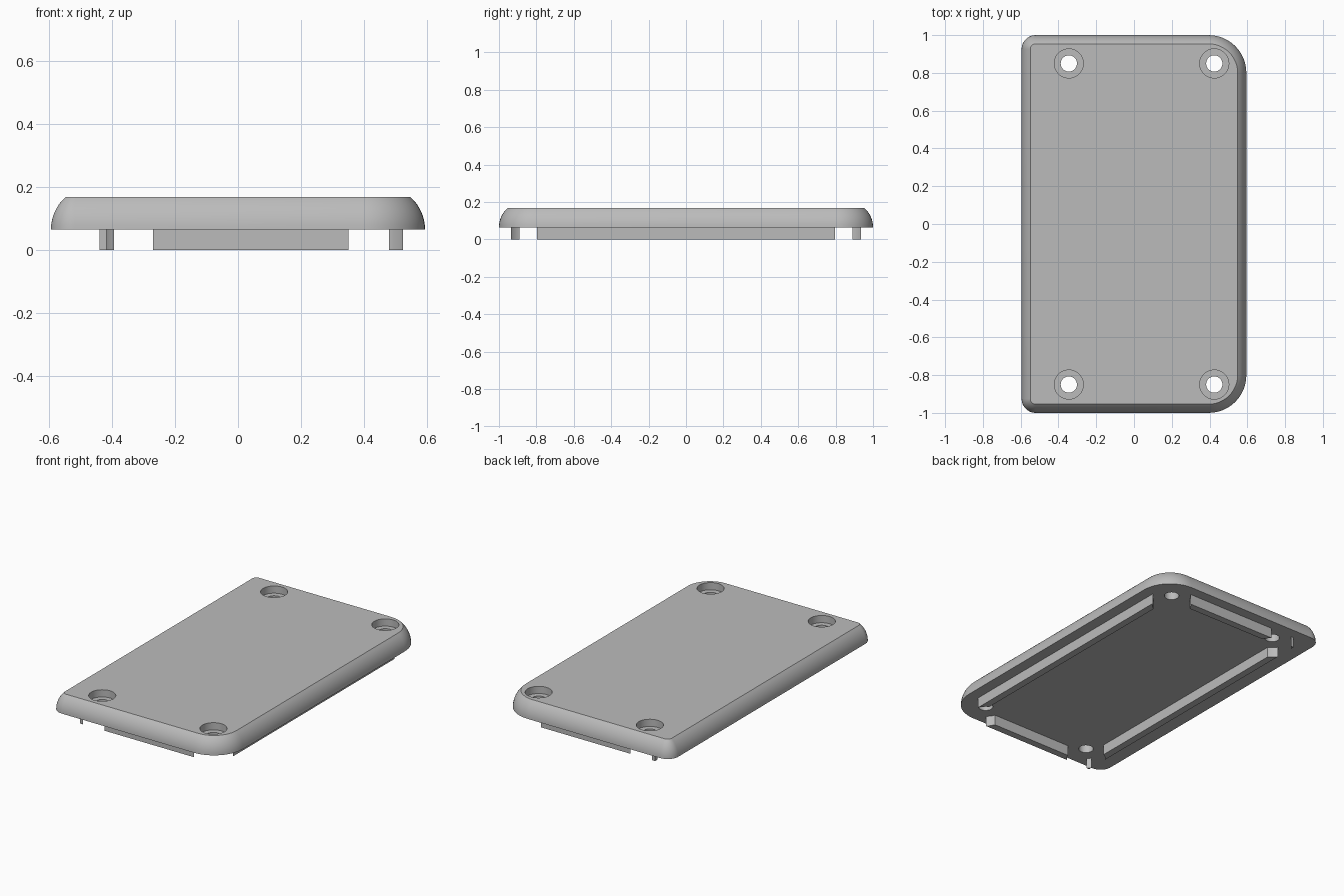
import bpy
import bmesh
from math import sin, cos, pi, atan, radians

cube = bpy.data.objects.get("Cube")
if cube:
    bpy.data.objects.remove(cube, do_unlink=True)

grey = bpy.data.materials.new("plain grey")
grey.use_nodes = True
grey.diffuse_color = (0.5, 0.5, 0.5, 1)
grey.node_tree.nodes["Principled BSDF"].inputs["Base Color"].default_value = (0.5, 0.5, 0.5, 1)

BASE, TOP = 0.065, 0.168
HOLES = [(x, y) for x in (-0.345, 0.425) for y in (-0.85, 0.85)]


def outline(x0, x1, half_y, r_left, r_right, inset=0.0, steps=12):
    """Counter-clockwise rounded rectangle with separate left and right corner radii."""
    points = []
    corners = ((1, 1, r_right), (-1, 1, r_left), (-1, -1, r_left), (1, -1, r_right))
    for quarter, (sx, sy, r) in enumerate(corners):
        cx = x1 - r if sx > 0 else x0 + r
        cy = sy * (half_y - r)
        count = steps if r > 0 else 0
        for i in range(count + 1):
            a = (quarter + (i / count if count else 0)) * pi / 2
            points.append((cx + (r - inset) * cos(a), cy + (r - inset) * sin(a)))
    return points


def loft(name, layers):
    """Solid through a stack of (outline, height) layers."""
    bm = bmesh.new()
    loops = [[bm.verts.new((x, y, z)) for x, y in pts] for pts, z in layers]
    bm.faces.new(loops[0][::-1])
    bm.faces.new(loops[-1])
    for low, high in zip(loops, loops[1:]):
        n = len(low)
        for i in range(n):
            j = (i + 1) % n
            bm.faces.new((low[i], low[j], high[j], high[i]))
    mesh = bpy.data.meshes.new(name)
    bm.to_mesh(mesh)
    bm.free()
    mesh.materials.append(grey)
    obj = bpy.data.objects.new(name, mesh)
    bpy.context.collection.objects.link(obj)
    return obj


def disc(x, y, r, z0, z1, sides=48):
    pts = [(x + r * cos(2 * pi * i / sides), y + r * sin(2 * pi * i / sides)) for i in range(sides)]
    return loft("cutter", [(pts, z0), (pts, z1)])


def cut(obj, cutters):
    for cutter in cutters:
        cutter.hide_render = True
        mod = obj.modifiers.new("cut", 'BOOLEAN')
        mod.operation = 'DIFFERENCE'
        mod.solver = 'EXACT'
        mod.object = cutter
        bpy.ops.object.select_all(action='DESELECT')
        obj.select_set(True)
        bpy.context.view_layer.objects.active = obj
        bpy.ops.object.modifier_apply(modifier=mod.name)
        bpy.data.objects.remove(cutter, do_unlink=True)
    bpy.ops.object.shade_smooth_by_angle(angle=radians(25))


# Cover plate with an arched edge that stops short of the flat top
height, inset = TOP - BASE, 0.046
sweep = 2 * atan(inset / height)
radius = height / sin(sweep)
layers = []
for i in range(9):
    a = sweep * i / 8
    layers.append((outline(-0.595, 0.595, 1.0, 0.075, 0.2, radius * (1 - cos(a))),
                   BASE + radius * sin(a)))
plate = loft("cover_plate", layers)

# Counterbored screw holes
cut(plate, [disc(x, y, 0.077, TOP - 0.045, TOP + 0.1) for x, y in HOLES]
    + [disc(x, y, 0.043, 0.0, TOP + 0.05) for x, y in HOLES])

# Locating ribs underneath: a thin frame interrupted around each screw hole
frame = outline(-0.44, 0.525, 0.935, 0, 0.13)
ribs = loft("locating_ribs", [(frame, 0.0), (frame, BASE + 0.01)])
inner = outline(-0.395, 0.48, 0.89, 0, 0.085)
cut(ribs, [loft("cutter", [(inner, -0.1), (inner, 0.2)])]
    + [disc(x, y, 0.113, -0.1, 0.2) for x, y in HOLES])
